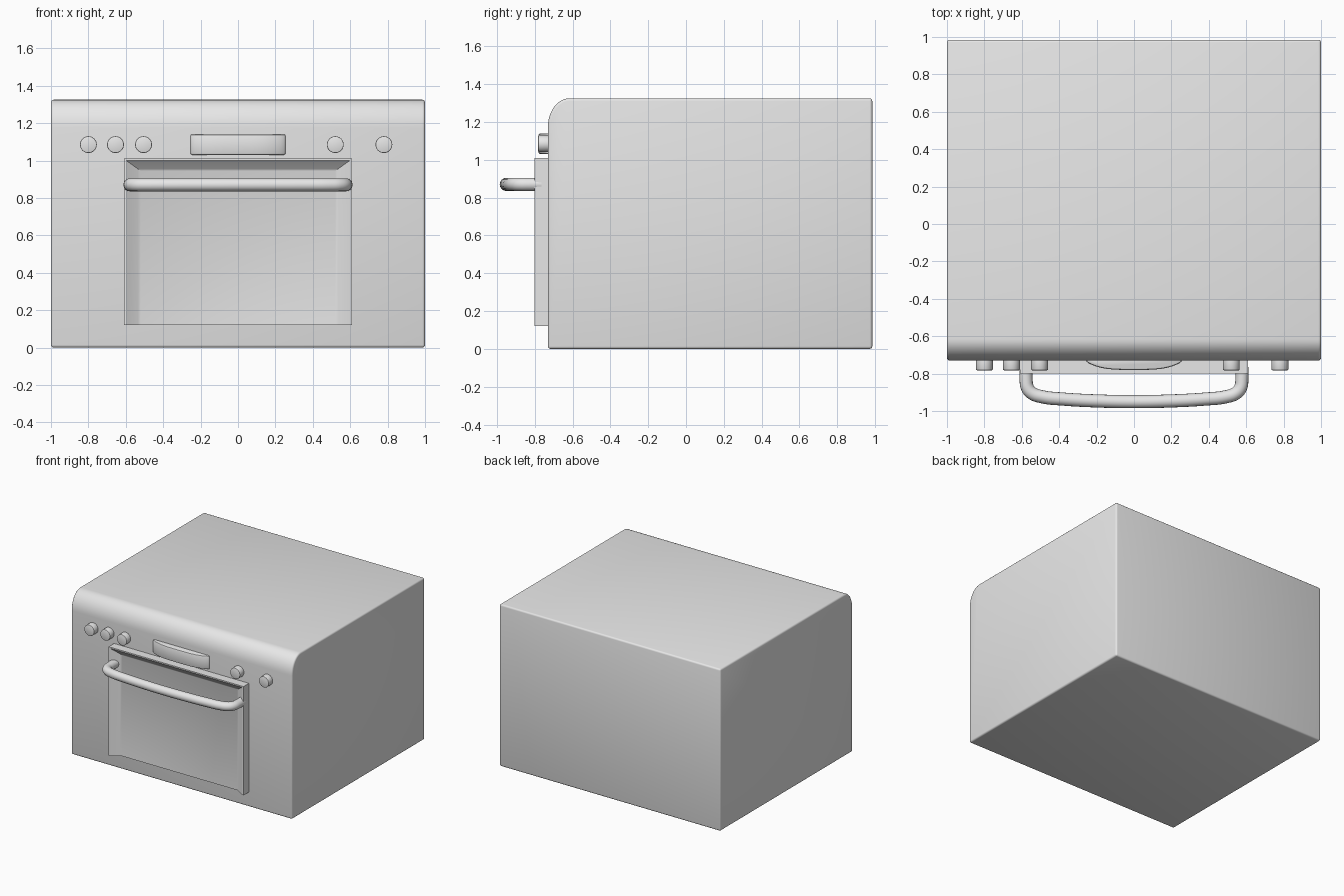
import bpy, bmesh, math
from mathutils import Vector

cube = bpy.data.objects.get("Cube")
if cube:
    bpy.data.objects.remove(cube, do_unlink=True)

grey = bpy.data.materials.new("light grey")
grey.use_nodes = True
GREY = (0.8, 0.8, 0.8, 1)
grey.diffuse_color = GREY
grey.node_tree.nodes["Principled BSDF"].inputs["Base Color"].default_value = GREY

FRONT = -0.73   # face of the body
BACK = 0.985


def finish(obj, bevel=0, segments=2, angle=35):
    """Add the material, an optional bevel and smooth shading."""
    obj.data.materials.clear()
    obj.data.materials.append(grey)
    bpy.ops.object.select_all(action="DESELECT")
    obj.select_set(True)
    bpy.context.view_layer.objects.active = obj
    if bevel:
        mod = obj.modifiers.new("soft edges", "BEVEL")
        mod.width = bevel
        mod.segments = segments
        mod.limit_method = "ANGLE"
        mod.angle_limit = math.radians(40)
        bpy.ops.object.modifier_apply(modifier=mod.name)
    bpy.ops.object.shade_smooth_by_angle(angle=math.radians(angle))
    return obj


def from_bmesh(name, bm):
    bmesh.ops.recalc_face_normals(bm, faces=bm.faces)
    mesh = bpy.data.meshes.new(name)
    bm.to_mesh(mesh)
    bm.free()
    obj = bpy.data.objects.new(name, mesh)
    bpy.context.collection.objects.link(obj)
    return obj


def extrude_profile(name, points, direction):
    bm = bmesh.new()
    face = bm.faces.new([bm.verts.new(p) for p in points])
    ext = bmesh.ops.extrude_face_region(bm, geom=[face])
    verts = [v for v in ext["geom"] if isinstance(v, bmesh.types.BMVert)]
    bmesh.ops.translate(bm, verts=verts, vec=direction)
    return from_bmesh(name, bm)


# Body: side profile with a rounded upper front edge
profile = [(-1, BACK, 0), (-1, FRONT, 0)]
for i in range(13):
    a = math.pi / 2 * i / 12
    profile.append((-1, FRONT + 0.115 * (1 - math.cos(a)), 1.175 + 0.15 * math.sin(a)))
profile.append((-1, BACK, 1.325))
finish(extrude_profile("oven_body", profile, (2, 0, 0)), 0.014, 3)

# Door: slab whose face sinks inward from left, right and top, open at the bottom
W, LOW, TOP = 0.61, 0.12, 1.01
OUT, DEEP = -0.80, -0.752


def arch(half, top, y):
    return [(-half, y, LOW), (-half, y, top), (half, y, top), (half, y, LOW)]


bm = bmesh.new()
rings = [arch(W, TOP, FRONT + 0.02), arch(W, TOP, OUT), arch(W - 0.012, TOP - 0.01, OUT),
         arch(0.535, 0.955, DEEP - 0.006), arch(0.52, 0.944, DEEP)]
rings = [[bm.verts.new(p) for p in ring] for ring in rings]
for a, b in zip(rings, rings[1:]):
    for i in range(3):
        bm.faces.new((a[i], a[i + 1], b[i + 1], b[i]))
bm.faces.new(rings[-1])
bm.faces.new([r[0] for r in rings] + [r[3] for r in reversed(rings)])
bm.faces.new(rings[0])
finish(from_bmesh("oven_door", bm), angle=30)

# Handle: bowed round bar with rounded corners
half_path = [(0.577, -0.765), (0.577, -0.83), (0.57, -0.875), (0.545, -0.905),
             (0.49, -0.924), (0.38, -0.936), (0.2, -0.946)]
path = half_path + [(0, -0.95)] + [(-x, y) for x, y in reversed(half_path)]
curve = bpy.data.curves.new("door_handle", "CURVE")
curve.dimensions = "3D"
curve.bevel_depth = 0.035
curve.bevel_resolution = 6
curve.use_fill_caps = True
spline = curve.splines.new("BEZIER")
spline.bezier_points.add(len(path) - 1)
for bp, (x, y) in zip(spline.bezier_points, path):
    bp.co = (x, y, 0.87)
    bp.handle_left_type = bp.handle_right_type = "AUTO"
spline.resolution_u = 5
handle = bpy.data.objects.new("door_handle", curve)
bpy.context.collection.objects.link(handle)
bpy.ops.object.select_all(action="DESELECT")
handle.select_set(True)
bpy.context.view_layer.objects.active = handle
bpy.ops.object.convert(target="MESH")
finish(bpy.context.view_layer.objects.active, angle=50)

# Display: bar with a gently bowed front
bow = [(0.255, -0.71, 1.03), (-0.255, -0.71, 1.03)]
for i in range(21):
    t = -1 + i / 10
    bow.append((0.255 * t, -0.738 - 0.042 * (1 - abs(t) ** 3.5), 1.03))
finish(extrude_profile("display_panel", bow, Vector((0, 0, 0.11))), 0.01)

# Control knobs
for i, x in enumerate((-0.8, -0.655, -0.505, 0.52, 0.78)):
    bpy.ops.mesh.primitive_cylinder_add(vertices=32, radius=0.045, depth=0.08,
                                        location=(x, -0.742, 1.085),
                                        rotation=(math.pi / 2, 0, 0))
    knob = bpy.context.object
    knob.name = f"control_knob_{i + 1}"
    finish(knob, 0.005)
